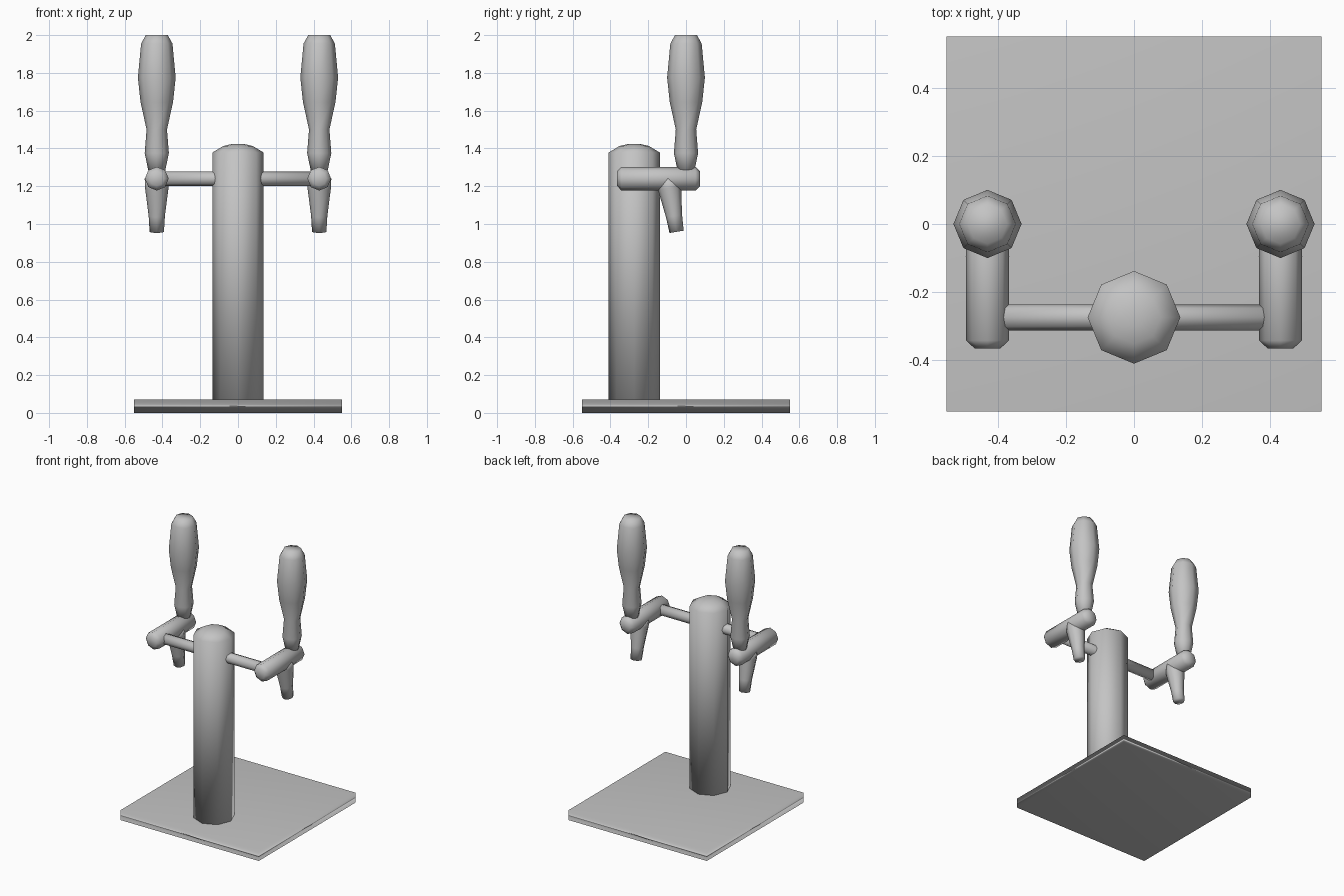
import bpy, bmesh, math
from mathutils import Vector

cube = bpy.data.objects.get("Cube")
if cube:
    bpy.data.objects.remove(cube, do_unlink=True)

metal = bpy.data.materials.new("brushed_grey")
metal.use_nodes = True
GREY = (0.55, 0.55, 0.55, 1)
metal.diffuse_color = GREY
metal.node_tree.nodes["Principled BSDF"].inputs["Base Color"].default_value = GREY


def finish(name, bm):
    """Turn a bmesh into a smooth shaded object."""
    bmesh.ops.recalc_face_normals(bm, faces=bm.faces)
    for face in bm.faces:
        face.smooth = True
    mesh = bpy.data.meshes.new(name)
    bm.to_mesh(mesh)
    bm.free()
    mesh.materials.append(metal)
    obj = bpy.data.objects.new(name, mesh)
    bpy.context.collection.objects.link(obj)
    return obj


def turned(name, profile, origin, axis=(0, 0, 1), sides=8):
    """Lathe (radius, distance) pairs around an axis; end rings are capped."""
    bm = bmesh.new()
    rings = []
    for radius, dist in profile:
        angles = [math.tau * i / sides for i in range(sides)]
        rings.append([bm.verts.new((radius * math.cos(a), radius * math.sin(a), dist))
                      for a in angles])
    for low, high in zip(rings, rings[1:]):
        for i in range(sides):
            j = (i + 1) % sides
            bm.faces.new((low[i], low[j], high[j], high[i]))
    bm.faces.new(rings[0])
    bm.faces.new(rings[-1])
    obj = finish(name, bm)
    obj.rotation_mode = "QUATERNION"
    obj.rotation_quaternion = Vector((0, 0, 1)).rotation_difference(Vector(axis))
    obj.location = origin
    return obj


TAP_X, BAR_Y, BAR_Z = 0.43, -0.274, 1.24

# Square base plate
bm = bmesh.new()
bmesh.ops.create_cube(bm, size=1)
base = finish("base_plate", bm)
base.scale = (1.1, 1.1, 0.07)
base.location.z = 0.035

# Column with a shallow domed top
turned("column", [(0.136, 0.06), (0.136, 1.378), (0.078, 1.413), (0.03, 1.424)],
       (0, BAR_Y, 0))

# Bar through the column joining both taps
turned("cross_bar", [(0.038, -TAP_X), (0.038, TAP_X)], (0, BAR_Y, BAR_Z), (1, 0, 0))

HANDLE = [(0.042, 1.27), (0.064, 1.375), (0.054, 1.5), (0.086, 1.645),
          (0.1, 1.775), (0.083, 1.955), (0.058, 2.0)]
BODY = [(0.038, -0.365), (0.063, -0.342), (0.063, 0.05), (0.038, 0.075)]
SPOUT = [(0.064, 0), (0.062, 0.05), (0.043, 0.2), (0.038, 0.285)]

for side, x in (("left", TAP_X), ("right", -TAP_X)):
    turned(side + "_handle", HANDLE, (x, 0, 0))
    turned(side + "_tap_body", BODY, (x, 0, BAR_Z), (0, 1, 0))
    turned(side + "_spout", SPOUT, (x, -0.095, BAR_Z), (0, 0.16, -1))
